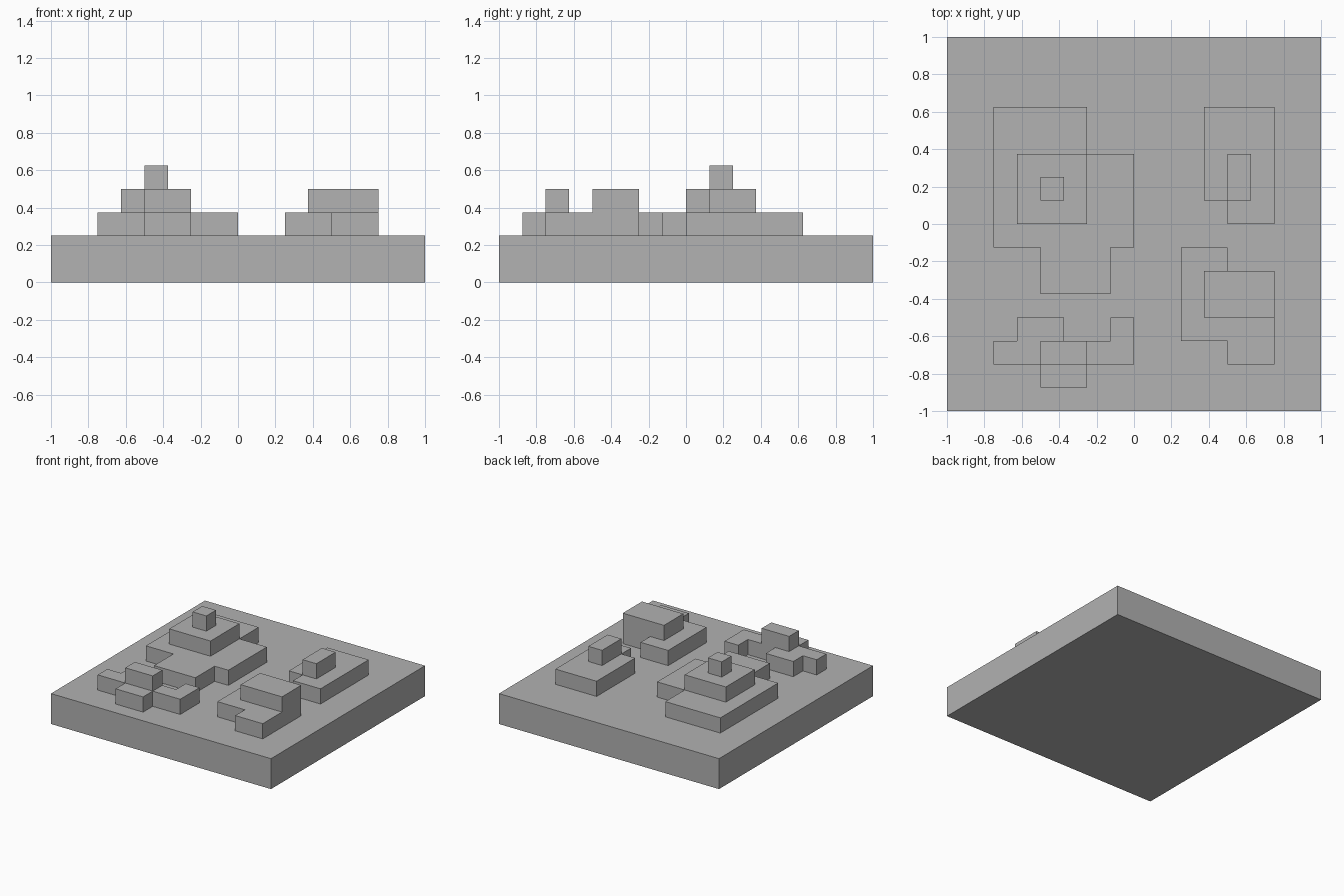
import bpy
import bmesh

U = 0.125      # plan grid cell and tier height
BASE = 0.25    # slab thickness

if "Cube" in bpy.data.objects:
    bpy.data.objects.remove(bpy.data.objects["Cube"], do_unlink=True)

grey = bpy.data.materials.new("stone_grey")
grey.use_nodes = True
grey.diffuse_color = (0.445, 0.445, 0.445, 1)
grey.node_tree.nodes["Principled BSDF"].inputs["Base Color"].default_value = grey.diffuse_color


def prism(name, outline, z0, z1):
    """Extrude a plan outline, given in grid cells, from z0 to z1."""
    bm = bmesh.new()
    face = bm.faces.new([bm.verts.new((x * U, y * U, z0)) for x, y in outline])
    top = bmesh.ops.extrude_face_region(bm, geom=[face])["geom"]
    verts = [v for v in top if isinstance(v, bmesh.types.BMVert)]
    bmesh.ops.translate(bm, verts=verts, vec=(0, 0, z1 - z0))
    bmesh.ops.recalc_face_normals(bm, faces=bm.faces)
    mesh = bpy.data.meshes.new(name)
    bm.to_mesh(mesh)
    bm.free()
    mesh.materials.append(grey)
    obj = bpy.data.objects.new(name, mesh)
    bpy.context.collection.objects.link(obj)
    return obj


def rect(x0, y0, x1, y1):
    return [(x0, y0), (x1, y0), (x1, y1), (x0, y1)]


def hill(name, *tiers):
    """Stack stepped tiers on the slab."""
    for i, outline in enumerate(tiers):
        z = BASE + i * U
        prism(f"{name}_tier_{i + 1}", outline, z, z + U)


# Ground slab
prism("ground_slab", rect(-8, -8, 8, 8), 0, BASE)

# Large three-tier hill, back right
hill("large_hill",
     [(-6, 5), (-6, -1), (-4, -1), (-4, -3), (-1, -3), (-1, -1),
      (0, -1), (0, 3), (-2, 3), (-2, 5)],
     rect(-5, 0, -2, 3),
     rect(-4, 1, -3, 2))

# Two-tier hill, back left
hill("back_hill",
     [(3, 5), (3, 1), (4, 1), (4, 0), (6, 0), (6, 5)],
     rect(4, 1, 5, 3))

# Two-tier hill, front left
hill("front_hill",
     [(2, -1), (2, -5), (4, -5), (4, -6), (6, -6), (6, -2), (4, -2), (4, -1)],
     rect(3, -4, 6, -2))

# Branching ridge, front right
hill("ridge",
     [(-6, -5), (-6, -6), (-4, -6), (-4, -7), (-2, -7), (-2, -6), (0, -6),
      (0, -4), (-1, -4), (-1, -5), (-3, -5), (-3, -4), (-5, -4), (-5, -5)],
     rect(-4, -6, -2, -5))
